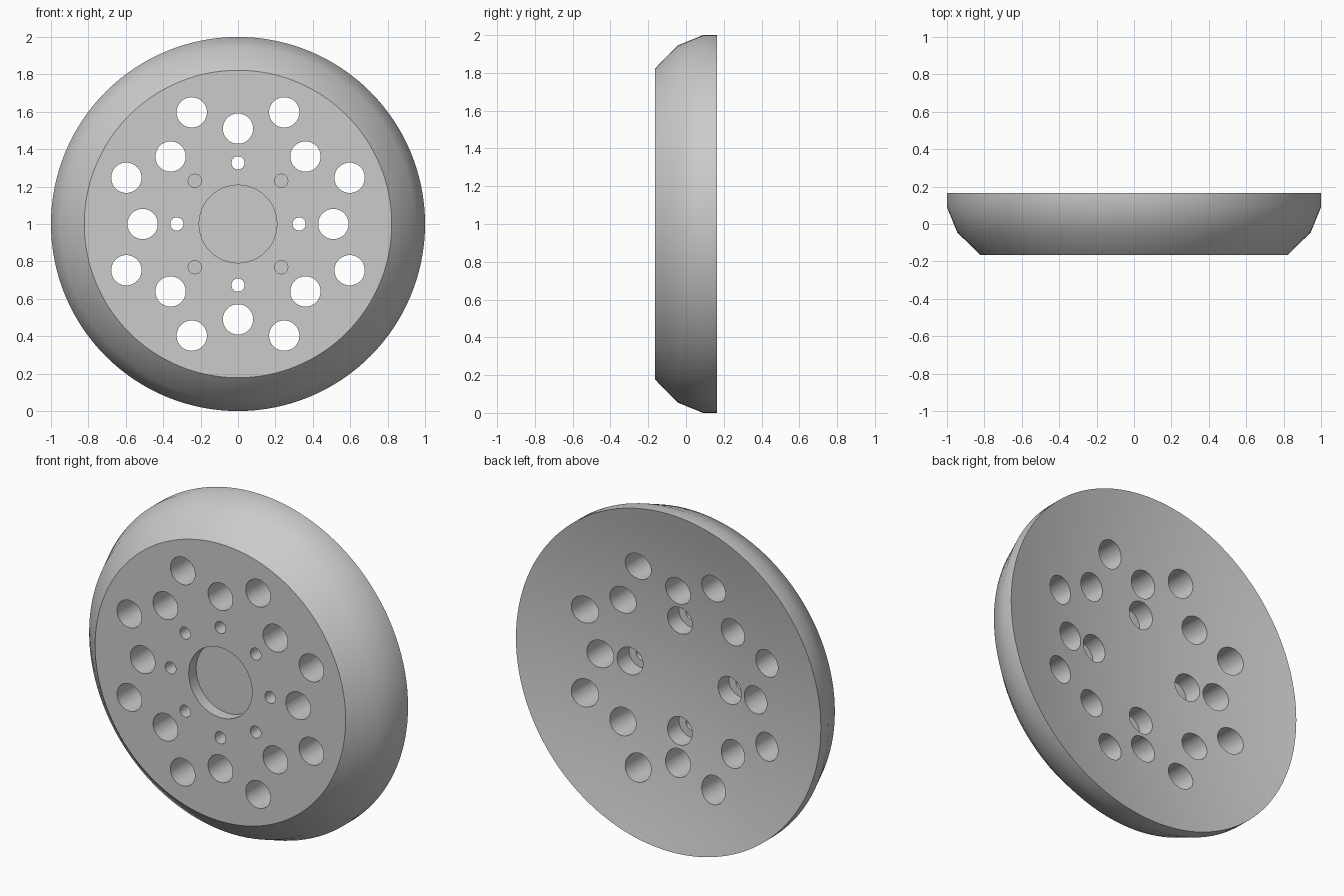
import bpy, bmesh
from math import pi, radians, cos, sin
from mathutils import Matrix, Vector

if "Cube" in bpy.data.objects:
    bpy.data.objects.remove(bpy.data.objects["Cube"])

FRONT, BACK, DISH = -0.165, 0.165, 0.122


def dish_y(r):
    """Depth position of the hollow back at radius r."""
    return BACK - DISH * (1 - r * r)


def make_object(name, bm):
    bmesh.ops.recalc_face_normals(bm, faces=bm.faces)
    mesh = bpy.data.meshes.new(name)
    bm.to_mesh(mesh)
    bm.free()
    obj = bpy.data.objects.new(name, mesh)
    bpy.context.collection.objects.link(obj)
    return obj


def revolve(name, profile, steps):
    """Spin (radius, y) points about the wheel axis."""
    bm = bmesh.new()
    verts = [bm.verts.new((r, y, 1)) for r, y in profile]
    edges = [bm.edges.new(pair) for pair in zip(verts, verts[1:])]
    bmesh.ops.spin(bm, geom=verts + edges, cent=(0, 0, 1), axis=(0, 1, 0),
                   angle=2 * pi, steps=steps, use_merge=True)
    bmesh.ops.remove_doubles(bm, verts=bm.verts, dist=1e-5)
    return make_object(name, bm)


def cylinders(name, specs):
    """Cutters from (ring radius, angle, hole radius, y start, y end)."""
    bm = bmesh.new()
    for ring, angle, r, y0, y1 in specs:
        a = radians(angle)
        centre = Vector((ring * cos(a), (y0 + y1) / 2, 1 + ring * sin(a)))
        bmesh.ops.create_cone(bm, cap_ends=True, segments=48, radius1=r, radius2=r,
                              depth=y1 - y0,
                              matrix=Matrix.Translation(centre) @ Matrix.Rotation(pi / 2, 4, 'X'))
    obj = make_object(name, bm)
    obj.hide_render = True
    return obj


# Wheel disc: flat front, curved shoulder, hollow back
rings = [i / 8 for i in range(8, -1, -1)]
profile = [(0, FRONT), (0.822, FRONT), (0.945, -0.045), (1, 0.09)]
profile += [(r, dish_y(r)) for r in rings]
wheel = revolve("wheel_disc", profile, 128)

# Large through holes in two rings, plus the central front recess
large = [(0.51, 45 * i, 0.081, -0.4, 0.4) for i in range(8)]
large += [(0.646, 22.5 + 45 * i, 0.081, -0.4, 0.4) for i in range(8)]
large.append((0, 0, 0.208, -0.4, FRONT + 0.07))

# Screw holes: counterbored from the back on the axes, blind on the diagonals
bores = [(0.327, 90 * i, 0.081, -0.05, 0.4) for i in range(4)]
screws = [(0.327, 90 * i, 0.035, -0.4, 0.02) for i in range(4)]
screws += [(0.327, 45 + 90 * i, 0.035, -0.4, FRONT + 0.1) for i in range(4)]

bpy.context.view_layer.objects.active = wheel
for name, specs in (("hole_cutter", large), ("bore_cutter", bores), ("screw_cutter", screws)):
    cutter = cylinders(name, specs)
    mod = wheel.modifiers.new(name, 'BOOLEAN')
    mod.operation = 'DIFFERENCE'
    mod.solver = 'EXACT'
    mod.object = cutter
    bpy.ops.object.modifier_apply(modifier=mod.name)
    bpy.data.objects.remove(cutter)

# Grey finish
grey = bpy.data.materials.new("plain_grey")
grey.use_nodes = True
colour = (0.6, 0.6, 0.6, 1)
grey.diffuse_color = colour
grey.node_tree.nodes["Principled BSDF"].inputs["Base Color"].default_value = colour
wheel.data.materials.clear()
wheel.data.materials.append(grey)
for poly in wheel.data.polygons:
    poly.material_index = 0

bpy.ops.object.select_all(action='DESELECT')
wheel.select_set(True)
bpy.ops.object.shade_smooth_by_angle(angle=radians(30))
